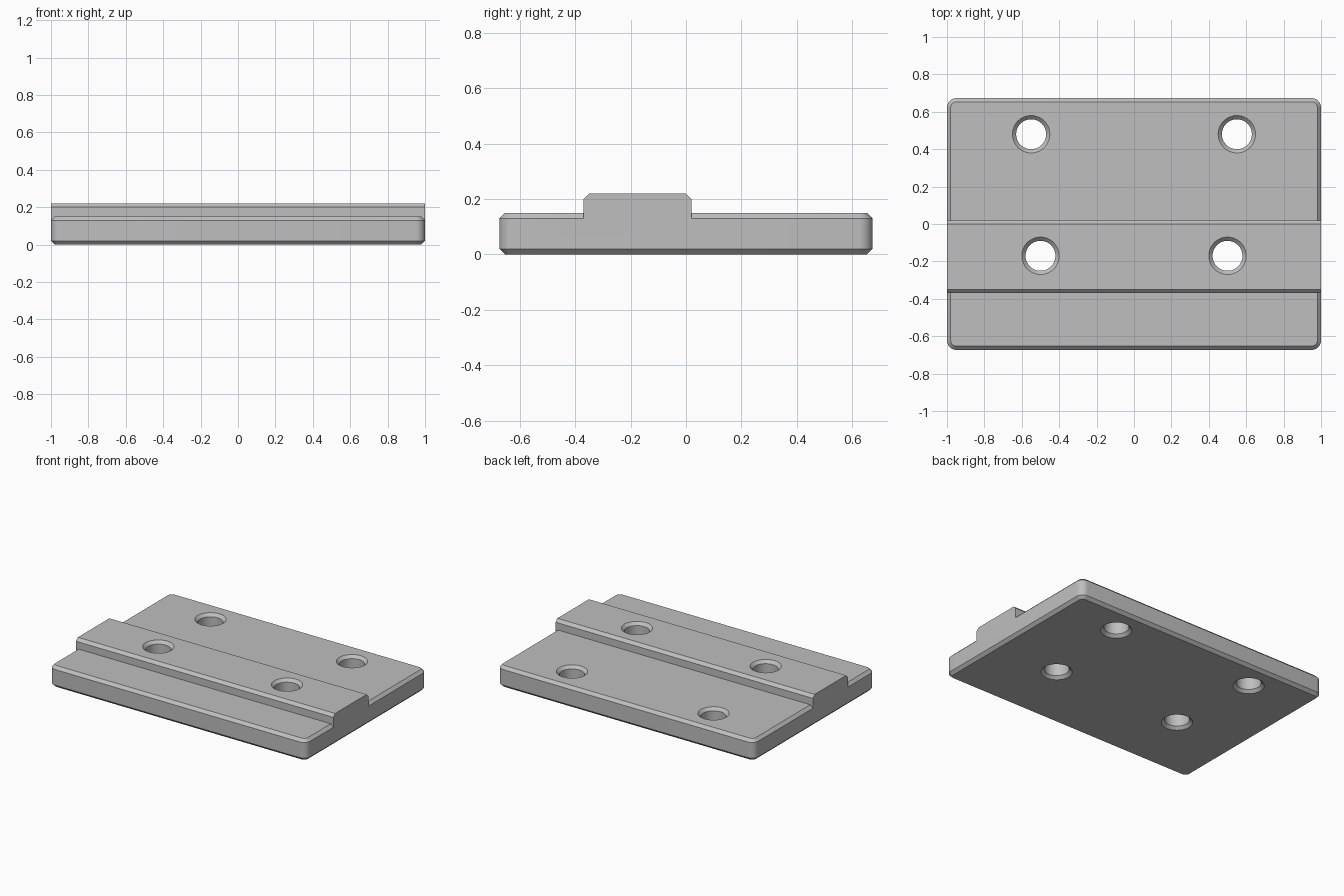
import bpy, bmesh
from math import cos, sin, pi, radians

cube = bpy.data.objects.get("Cube")
if cube:
    bpy.data.objects.remove(cube, do_unlink=True)

HALF_X, HALF_Y = 1.0, 0.673
PLATE_TOP, RIDGE_TOP = 0.15, 0.22
RIDGE_FRONT, RIDGE_BACK = -0.37, 0.02
CHAMFER, CORNER, HOLE = 0.02, 0.05, 0.08

gray = bpy.data.materials.new("plain_gray")
gray.use_nodes = True
gray.diffuse_color = (0.52, 0.52, 0.52, 1)
gray.node_tree.nodes["Principled BSDF"].inputs["Base Color"].default_value = gray.diffuse_color


def loft(name, rings):
    """Closed solid through a stack of equal-length point rings."""
    bm = bmesh.new()
    loops = [[bm.verts.new(p) for p in ring] for ring in rings]
    n = len(loops[0])
    for a, b in zip(loops, loops[1:]):
        for i in range(n):
            j = (i + 1) % n
            bm.faces.new((a[i], a[j], b[j], b[i]))
    bm.faces.new(loops[0][::-1])
    bm.faces.new(loops[-1])
    bmesh.ops.recalc_face_normals(bm, faces=bm.faces)
    mesh = bpy.data.meshes.new(name)
    bm.to_mesh(mesh)
    bm.free()
    mesh.materials.append(gray)
    obj = bpy.data.objects.new(name, mesh)
    bpy.context.collection.objects.link(obj)
    return obj


def rounded_rect(inset, z, steps=8):
    cx, cy, r = HALF_X - CORNER, HALF_Y - CORNER, CORNER - inset
    ring = []
    for k, (sx, sy) in enumerate(((1, 1), (-1, 1), (-1, -1), (1, -1))):
        for s in range(steps + 1):
            a = (k + s / steps) * pi / 2
            ring.append((sx * cx + r * cos(a), sy * cy + r * sin(a), z))
    return ring


def circle(x, y, r, z, n=48):
    return [(x + r * cos(2 * pi * i / n), y + r * sin(2 * pi * i / n), z) for i in range(n)]


def combine(target, other, operation):
    mod = target.modifiers.new(operation.lower(), 'BOOLEAN')
    mod.object, mod.operation, mod.solver = other, operation, 'EXACT'
    bpy.context.view_layer.objects.active = target
    bpy.ops.object.modifier_apply(modifier=mod.name)
    bpy.data.objects.remove(other, do_unlink=True)


# Chamfered base plate
plate = loft("mounting_plate", [
    rounded_rect(CHAMFER, 0), rounded_rect(0, CHAMFER),
    rounded_rect(0, PLATE_TOP - CHAMFER), rounded_rect(CHAMFER, PLATE_TOP)])

# Raised ridge across the full width
profile = [(RIDGE_FRONT, 0.08), (RIDGE_BACK, 0.08),
           (RIDGE_BACK, RIDGE_TOP - CHAMFER), (RIDGE_BACK - CHAMFER, RIDGE_TOP),
           (RIDGE_FRONT + CHAMFER, RIDGE_TOP), (RIDGE_FRONT, RIDGE_TOP - CHAMFER)]
ridge = loft("ridge", [[(x, y, z) for y, z in profile] for x in (-HALF_X, HALF_X)])
combine(plate, ridge, 'UNION')

# Through holes, countersunk at both ends
over = 0.01
for x, y, top in ((0.55, 0.48, PLATE_TOP), (0.5, -0.17, RIDGE_TOP)):
    for side in (-1, 1):
        wide = HOLE + CHAMFER + over
        cutter = loft("hole_cutter", [
            circle(side * x, y, wide, -over), circle(side * x, y, HOLE, CHAMFER),
            circle(side * x, y, HOLE, top - CHAMFER), circle(side * x, y, wide, top + over)])
        cutter.hide_render = True
        combine(plate, cutter, 'DIFFERENCE')

# Smooth round walls, crisp chamfer edges
bpy.ops.object.select_all(action='DESELECT')
plate.select_set(True)
bpy.context.view_layer.objects.active = plate
bpy.ops.object.shade_smooth_by_angle(angle=radians(30))
